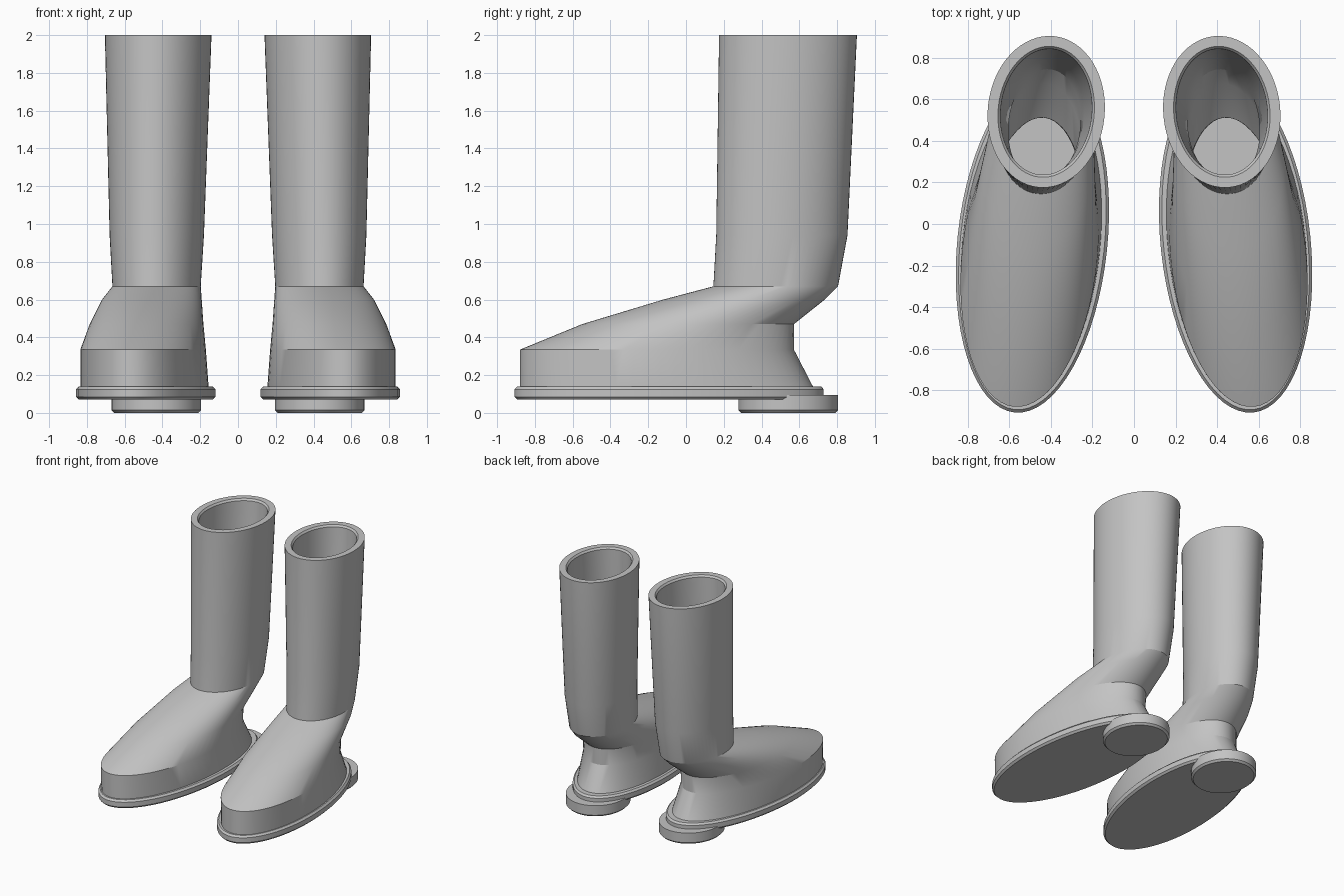
import bpy, bmesh, math

if "Cube" in bpy.data.objects:
    bpy.data.objects.remove(bpy.data.objects["Cube"])

SEG = 64
TILT = math.radians(6)      # toe-out angle of each boot

leather = bpy.data.materials.new("grey_leather")
leather.diffuse_color = (0.55, 0.55, 0.55, 1)
leather.use_nodes = True
leather.node_tree.nodes["Principled BSDF"].inputs["Base Color"].default_value = leather.diffuse_color


def ring(bm, z, x0, x1, y0, y1, inset=0.0, side=1):
    """Horizontal ellipse, turned by TILT, that fills the given bounds."""
    hx, hy = (x1 - x0) / 2 - inset, (y1 - y0) / 2 - inset
    c, s = math.cos(TILT), math.sin(TILT)
    a = math.sqrt((hx * hx * c * c - hy * hy * s * s) / (c * c - s * s))
    b = math.sqrt((hy * hy * c * c - hx * hx * s * s) / (c * c - s * s))
    verts = []
    for i in range(SEG):
        t = 2 * math.pi * i / SEG
        u, v = a * math.cos(t), b * math.sin(t)
        x = (x0 + x1) / 2 + u * c + -v * s
        y = (y0 + y1) / 2 + u * s + v * c
        # toes point outward: +y leans toward the middle
        verts.append(bm.verts.new((side * x, y, z)))
    return verts


def loft(name, rings, side, cap_start=True):
    """Skin a list of (z, bounds, inset) rings and cap both ends."""
    bm = bmesh.new()
    loops = [ring(bm, z, *bounds, inset, side) for z, bounds, inset in rings]
    for lo, hi in zip(loops, loops[1:]):
        for i in range(SEG):
            j = (i + 1) % SEG
            bm.faces.new((lo[i], lo[j], hi[j], hi[i]))
    bm.faces.new(loops[0])
    bm.faces.new(loops[-1])
    bmesh.ops.recalc_face_normals(bm, faces=bm.faces)
    mesh = bpy.data.meshes.new(name)
    bm.to_mesh(mesh)
    bm.free()
    mesh.materials.append(leather)
    obj = bpy.data.objects.new(name, mesh)
    bpy.context.collection.objects.link(obj)
    bpy.ops.object.select_all(action='DESELECT')
    obj.select_set(True)
    bpy.context.view_layer.objects.active = obj
    bpy.ops.object.shade_smooth_by_angle(angle=math.radians(25))
    return obj


# bounds are (x min, x max, y min, y max)
UPPER = [
    (0.135, (0.155, 0.835, -0.88, 0.675)),
    (0.335, (0.170, 0.835, -0.88, 0.572)),
    (0.470, (0.183, 0.785, -0.55, 0.572)),
    (0.600, (0.192, 0.720, -0.12, 0.735)),
    (0.670, (0.197, 0.665, 0.145, 0.805)),
    (0.940, (0.180, 0.680, 0.160, 0.855)),
    (2.000, (0.140, 0.705, 0.175, 0.905)),
]
SOLE = (0.12, 0.858, -0.908, 0.73)
HEEL = (0.195, 0.67, 0.277, 0.805)

for label, side in (("right", 1), ("left", -1)):
    # hollow foot and shaft: outside going up, rolled rim, lining going down
    outside = [(z, b, 0.0) for z, b in UPPER]
    rim = [(2.0, UPPER[-1][1], 0.050), (1.985, UPPER[-1][1], 0.062)]
    drop = {0.335: 0.03, 0.470: 0.03, 0.600: 0.025, 0.670: 0.01}
    lining = [(z - drop.get(z, 0), b, 0.06) for z, b in UPPER[-2:0:-1]]
    floor = [(0.150, UPPER[0][1], 0.06)]
    loft(label + "_boot_upper", outside + rim + lining + floor, side)

    # welt and sole with bevelled edges
    loft(label + "_sole", [(0.07, SOLE, 0.015), (0.085, SOLE, 0),
                           (0.125, SOLE, 0), (0.14, SOLE, 0.014)], side)

    # low heel disc
    loft(label + "_heel", [(0.0, HEEL, 0.015), (0.015, HEEL, 0),
                           (0.095, HEEL, 0)], side)
